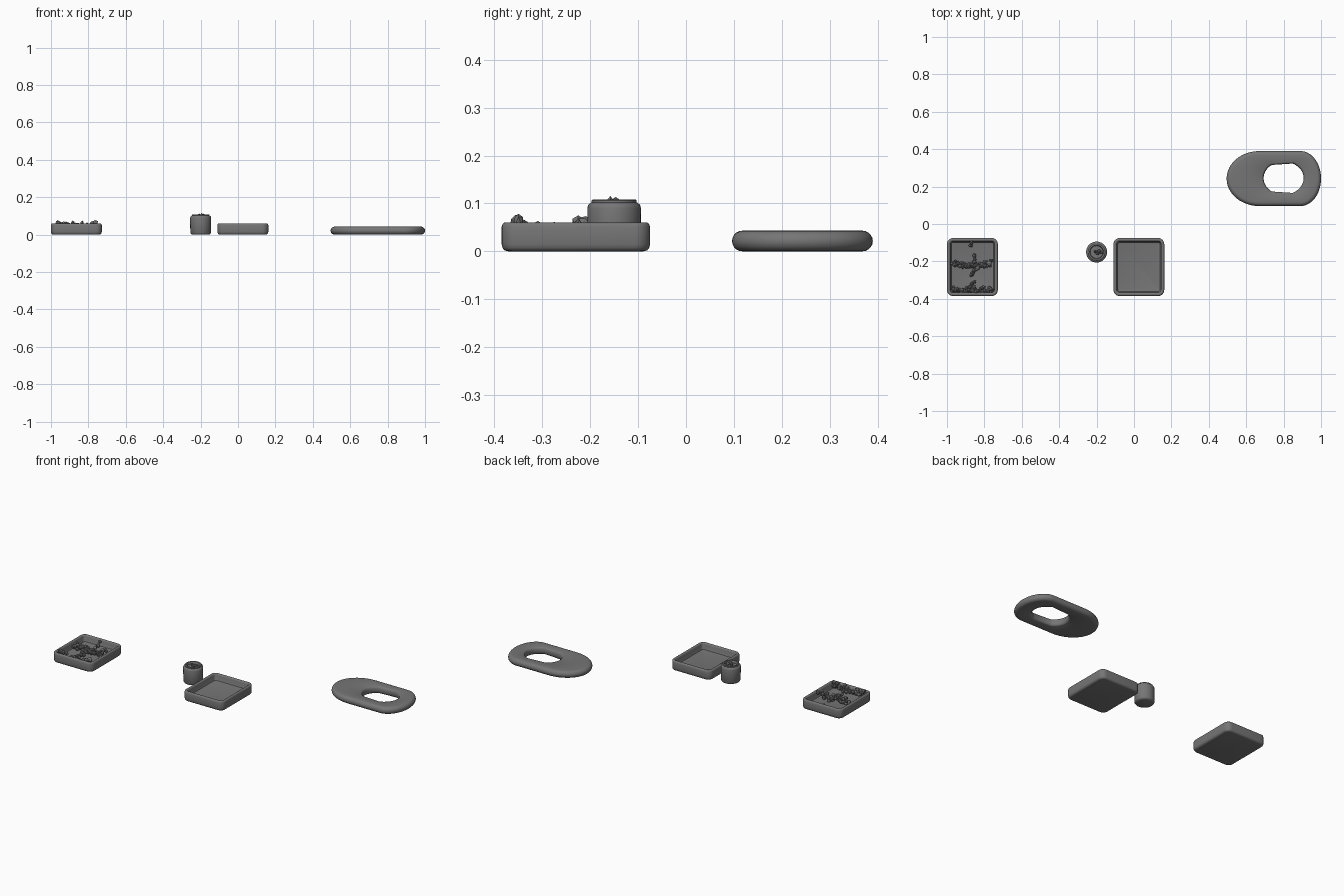
import bpy, bmesh, math, random
from mathutils import Vector, noise

random.seed(4)
if "Cube" in bpy.data.objects:
    bpy.data.objects.remove(bpy.data.objects["Cube"], do_unlink=True)

grey = bpy.data.materials.new("stone grey")
grey.use_nodes = True
grey.diffuse_color = (0.18, 0.18, 0.18, 1)
grey.node_tree.nodes["Principled BSDF"].inputs["Base Color"].default_value = grey.diffuse_color


def finish(name, bm, smooth=True):
    bmesh.ops.recalc_face_normals(bm, faces=bm.faces)
    me = bpy.data.meshes.new(name)
    bm.to_mesh(me)
    bm.free()
    me.materials.append(grey)
    ob = bpy.data.objects.new(name, me)
    bpy.context.collection.objects.link(ob)
    if smooth:
        bpy.ops.object.select_all(action="DESELECT")
        ob.select_set(True)
        bpy.context.view_layer.objects.active = ob
        bpy.ops.object.shade_smooth_by_angle(angle=math.radians(40))
    return ob


def loft(name, loops, closed=False):
    """Skin a list of equal-length point loops; cap the ends or join them."""
    bm = bmesh.new()
    rings = [[bm.verts.new(p) for p in loop] for loop in loops]
    pairs = list(zip(rings, rings[1:]))
    if closed:
        pairs.append((rings[-1], rings[0]))
    else:
        bm.faces.new(rings[0])
        bm.faces.new(rings[-1])
    n = len(rings[0])
    for a, b in pairs:
        for i in range(n):
            j = (i + 1) % n
            bm.faces.new((a[i], a[j], b[j], b[i]))
    return finish(name, bm)


def arc(steps, start, end):
    return [math.radians(start + (end - start) * i / steps) for i in range(steps + 1)]


def rounded_rect(cx, cy, hx, hy, inset, z, radius=0.033):
    r = max(radius - inset, 0.012)
    pts = []
    for k, (sx, sy) in enumerate([(1, 1), (-1, 1), (-1, -1), (1, -1)]):
        for a in arc(6, 90 * k, 90 * k + 90):
            pts.append((cx + sx * (hx - inset - r) + r * math.cos(a),
                        cy + sy * (hy - inset - r) + r * math.sin(a), z))
    return pts


def ellipse(cx, cy, left, right, ry, z, n=64):
    """Ellipse whose two halves may differ in length."""
    pts = []
    for i in range(n):
        a = 2 * math.pi * i / n
        c = math.cos(a)
        pts.append((cx + (right if c > 0 else left) * c, cy + ry * math.sin(a), z))
    return pts


# Two shallow trays with soft edges
TRAY_Y, TRAY_TOP = -0.23, 0.06
tray_profile = [(0.014, 0), (0.006, 0.002), (0.002, 0.007), (0, 0.015), (0, 0.051),
                (0.002, 0.057), (0.006, TRAY_TOP), (0.012, TRAY_TOP), (0.016, 0.057),
                (0.018, 0.052), (0.02, 0.028), (0.023, 0.022), (0.03, 0.02)]
for name, cx in (("rubble_tray", -0.864), ("empty_tray", 0.026)):
    loft(name, [rounded_rect(cx, TRAY_Y, 0.136, 0.155, i, z) for i, z in tray_profile])

# Jar with a stepped lip and a sunken top
JAR = (-0.2, -0.15)
jar_profile = [(0.044, 0), (0.051, 0.003), (0.055, 0.01), (0.056, 0.09), (0.054, 0.097),
               (0.049, 0.101), (0.047, 0.102), (0.047, 0.106), (0.045, 0.108),
               (0.037, 0.108), (0.035, 0.105), (0.034, 0.095)]
loft("jar", [ellipse(*JAR, r, r, r, z, 40) for r, z in jar_profile])

# Flat oval plate with straight sides and an off-centre hole
def oval(inset, z):
    pts = []
    ry = 0.147 - inset
    for a in arc(24, -90, 90):
        pts.append((0.89 + (0.11 - inset) * math.cos(a), 0.243 + ry * math.sin(a), z))
    for a in arc(24, 90, 270):
        pts.append((0.67 + (0.175 - inset) * math.cos(a), 0.243 + ry * math.sin(a), z))
    return pts


def hole(grow, z):
    # Follow the outline's point directions so the skin stays even
    pts = []
    for x, y, _ in oval(0, 0):
        a = math.atan2((y - 0.245) / 0.088, (x - 0.8) / 0.107)
        pts.append((0.8 + (0.107 + grow) * math.cos(a), 0.245 + (0.088 + grow) * math.sin(a), z))
    return pts


H = 0.0215
outer = [oval(H * (1 - math.cos(a)), H + H * math.sin(a)) for a in arc(10, -90, 90)]
inner = [hole(0.01 * (1 - math.cos(a)), H + H * math.sin(a)) for a in arc(6, 90, -90)]
loft("oval_plate", outer + inner, closed=True)


# Loose rocks: jittered low-poly balls collected in one mesh
def rocks(name, spots):
    bm = bmesh.new()
    for x, y, z, size in spots:
        ball = bmesh.ops.create_icosphere(bm, subdivisions=1, radius=1)["verts"]
        scale = Vector([size * random.uniform(0.7, 1.25) for _ in range(3)])
        for v in ball:
            v.co = v.co * random.uniform(0.8, 1.1) * scale + Vector((x, y, z))
    return finish(name, bm, smooth=False)


def jitter(amount):
    return random.uniform(-amount, amount)


MID = -0.864
spots = []
# Sagging heap across the middle
for i in range(40):
    t = -1 + 2 * i / 39
    y = -0.228 + 0.025 * t * t + jitter(0.014)
    spots.append((MID + 0.105 * t, y, random.uniform(0.03, 0.062), 0.012))
# Row along the front
for i in range(26):
    t = -1 + 2 * i / 25
    spots.append((MID + 0.11 * t, -0.35 + jitter(0.012), random.uniform(0.03, 0.062), 0.013))
# Column from back to front
for y in (-0.1, -0.115, -0.17, -0.19, -0.205, -0.25, -0.265, -0.275, -0.31, -0.32, -0.335):
    spots.append((MID + jitter(0.012), y, random.uniform(0.03, 0.052), 0.013))
# Tall peaks
for dx, y in ((-0.1, -0.35), (0.1, -0.35), (-0.02, -0.225), (0.09, -0.21)):
    spots.append((MID + dx, y, 0.064, 0.014))
rocks("rubble", spots)

# Small lumps in the jar top
rocks("jar_lumps", [(JAR[0] + dx, JAR[1] + dy, 0.102, 0.011)
                    for dx, dy in ((0.014, 0.004), (0.026, -0.004), (0.006, -0.008), (-0.008, 0.002))])
